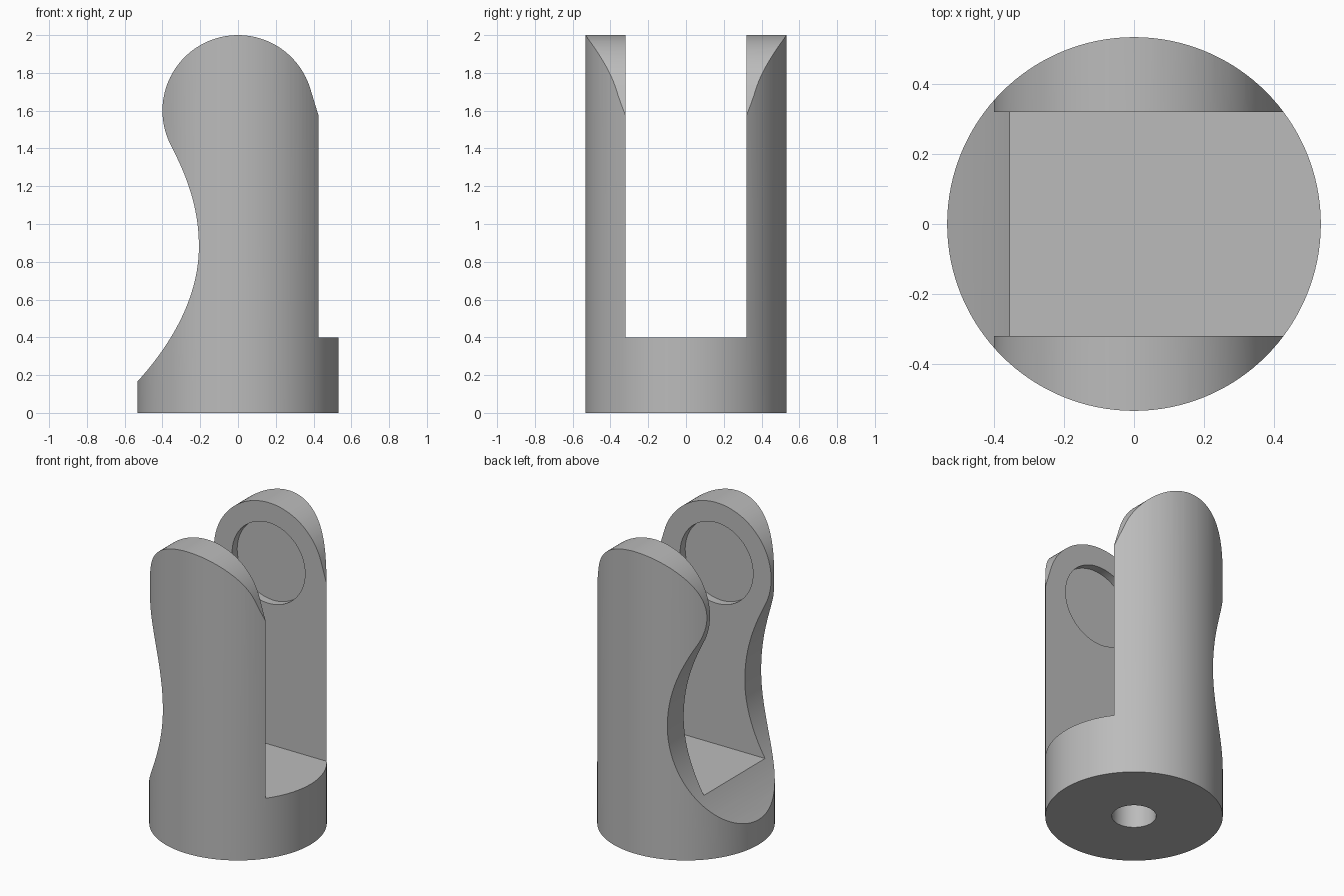
import bpy, bmesh, math
from mathutils import Vector, geometry

old = bpy.data.objects.get("Cube")
if old:
    bpy.data.objects.remove(old, do_unlink=True)

RADIUS, HEIGHT = 0.533, 2.0
FLOOR, SLOT = 0.4, 0.32             # slot floor height and half width
HEAD_Z, HEAD_R = 1.6, 0.4           # rounded prong tips

grey = bpy.data.materials.new("plain grey")
grey.use_nodes = True
colour = (0.5, 0.5, 0.5, 1)
grey.diffuse_color = colour
grey.node_tree.nodes["Principled BSDF"].inputs["Base Color"].default_value = colour


def cylinder(name, radius, depth, location, along_y=False, sides=96):
    bpy.ops.mesh.primitive_cylinder_add(
        vertices=sides, radius=radius, depth=depth, location=location,
        rotation=(math.pi / 2 if along_y else 0, 0, 0))
    obj = bpy.context.object
    obj.name = name
    return obj


def box(name, size, location):
    bpy.ops.mesh.primitive_cube_add(size=1, location=location)
    obj = bpy.context.object
    obj.name = name
    obj.scale = size
    return obj


def prism(name, outline, half):
    """Extrude an x-z outline along y."""
    bm = bmesh.new()
    face = bm.faces.new([bm.verts.new((x, -half, z)) for x, z in outline])
    new = bmesh.ops.extrude_face_region(bm, geom=[face])["geom"]
    bmesh.ops.translate(bm, vec=(0, 2 * half, 0),
                        verts=[v for v in new if isinstance(v, bmesh.types.BMVert)])
    bmesh.ops.recalc_face_normals(bm, faces=bm.faces)
    mesh = bpy.data.meshes.new(name)
    bm.to_mesh(mesh)
    bm.free()
    obj = bpy.data.objects.new(name, mesh)
    bpy.context.collection.objects.link(obj)
    return obj


def cut(target, cutter, operation="DIFFERENCE"):
    mod = target.modifiers.new(cutter.name, "BOOLEAN")
    mod.operation, mod.object, mod.solver = operation, cutter, "EXACT"
    bpy.context.view_layer.objects.active = target
    bpy.ops.object.modifier_apply(modifier=mod.name)
    bpy.data.objects.remove(cutter, do_unlink=True)


def bezier(*points):
    pts = geometry.interpolate_bezier(*[Vector(p) for p in points], 25)
    return [(p.x, p.y) for p in pts]


# Side outline: concave waist, round head, sloping shoulder, straight back
waist = bezier((-0.533, 0.165), (-0.345, 0.372), (-0.207, 0.62), (-0.207, 0.88))
neck = bezier((-0.207, 0.88), (-0.207, 1.08), (-0.266, 1.244), (-0.357, 1.42))
start, end = math.radians(207), math.radians(17)
head = []
for i in range(1, 65):
    a = start + (end - start) * i / 64
    head.append((HEAD_R * math.cos(a), HEAD_Z + HEAD_R * math.sin(a)))
shoulder_z = head[-1][1] - (0.6 - head[-1][0]) / math.tan(end)
outline = ([(-0.6, -0.1), (-0.6, 0.09)] + waist + neck[1:] + head
           + [(0.6, shoulder_z), (0.6, -0.1)])

# Round post trimmed to the outline
body = cylinder("clevis_body", RADIUS, HEIGHT + 0.1, (0, 0, HEIGHT / 2 + 0.05), sides=128)
cut(body, prism("outline_trim", outline, 0.8), "INTERSECT")

# Slot between the prongs
cut(body, box("slot_cutter", (2, 2 * SLOT, 2), (0, 0, FLOOR + 1)))

# Shallow round recess on each inner face
for side in (-1, 1):
    cut(body, cylinder("recess_cutter", 0.267, 0.106, (0, side * SLOT, HEAD_Z), True))

# Blind hole in the base
cut(body, cylinder("hole_cutter", 0.133, 0.54, (0, 0, 0), sides=64))

body.data.materials.clear()
body.data.materials.append(grey)
for poly in body.data.polygons:
    poly.material_index = 0
bpy.ops.object.select_all(action="DESELECT")
body.select_set(True)
bpy.context.view_layer.objects.active = body
bpy.ops.object.shade_smooth_by_angle(angle=math.radians(25))
